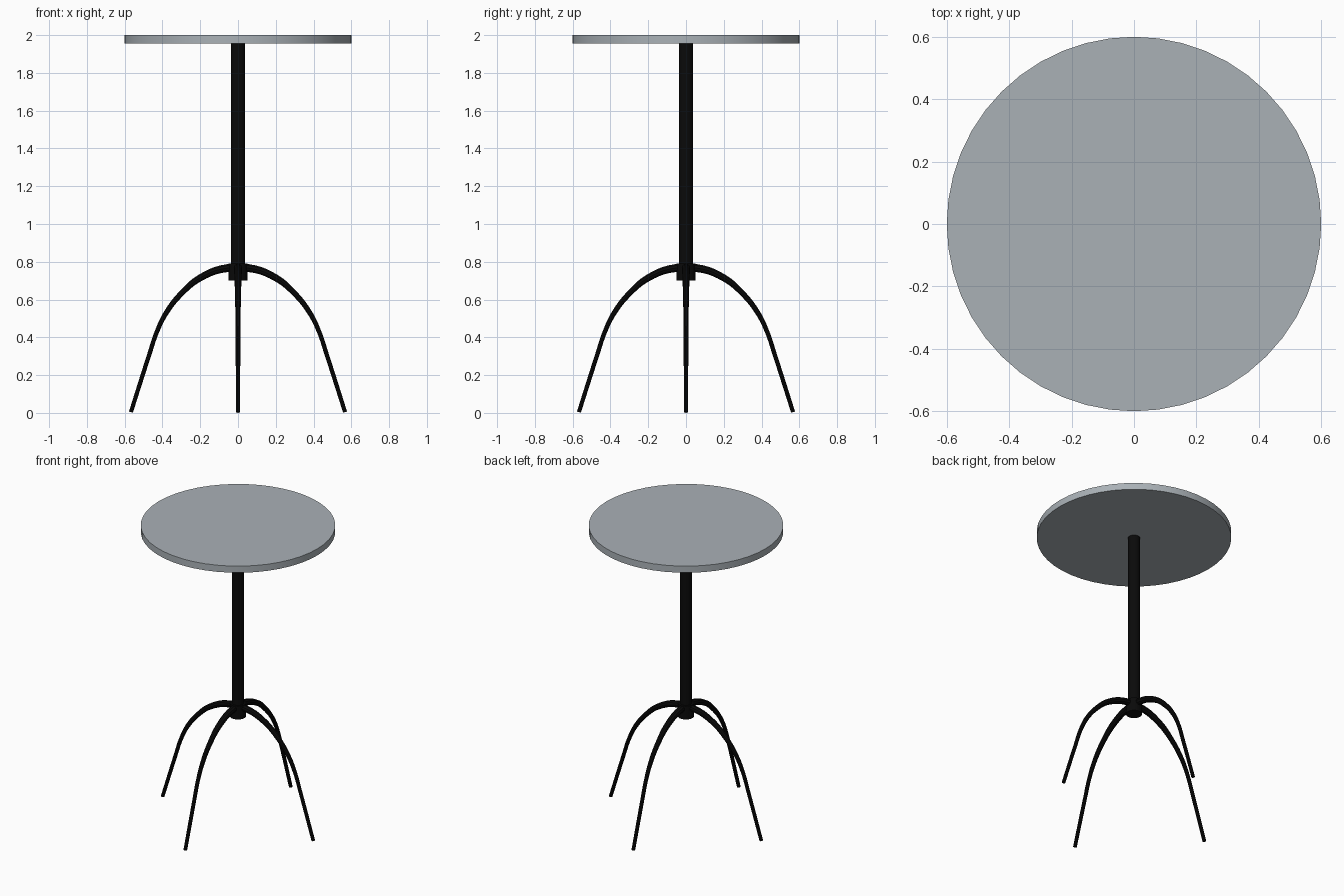
import bpy
import math

cube = bpy.data.objects.get("Cube")
if cube:
    bpy.data.objects.remove(cube, do_unlink=True)


def make_material(name, rgb):
    mat = bpy.data.materials.new(name)
    mat.use_nodes = True
    color = (*rgb, 1.0)
    mat.diffuse_color = color
    mat.node_tree.nodes["Principled BSDF"].inputs["Base Color"].default_value = color
    return mat


grey = make_material("cool_grey", (0.40, 0.44, 0.47))
black = make_material("black_metal", (0.003, 0.003, 0.003))


def finish(obj, name, mat):
    obj.name = name
    obj.data.materials.clear()
    obj.data.materials.append(mat)
    bpy.ops.object.shade_smooth_by_angle(angle=math.radians(35))


def cylinder(name, radius, bottom, top, sides, mat):
    bpy.ops.mesh.primitive_cylinder_add(
        vertices=sides, radius=radius, depth=top - bottom,
        location=(0, 0, (bottom + top) / 2))
    finish(bpy.context.object, name, mat)


# Round top, central post and the collar that holds the legs
cylinder("table_top", 0.6, 1.955, 2.0, 48, grey)
cylinder("post", 0.037, 0.72, 1.956, 24, black)
cylinder("collar", 0.05, 0.70, 0.79, 24, black)

# Leg path: distance from centre, height, tube radius
LEG = [
    (0.0, 0.762, 0.022), (0.06, 0.766, 0.022), (0.2, 0.715, 0.019),
    (0.3, 0.632, 0.016), (0.38, 0.53, 0.014), (0.43, 0.428, 0.0125),
    (0.47, 0.308, 0.012), (0.567, 0.004, 0.0115),
]


def leg(name, angle):
    curve = bpy.data.curves.new(name, "CURVE")
    curve.dimensions = "3D"
    curve.bevel_depth = 1.0
    curve.bevel_resolution = 3
    curve.resolution_u = 5
    curve.use_fill_caps = True
    spline = curve.splines.new("BEZIER")
    spline.bezier_points.add(len(LEG) - 1)
    for point, (reach, height, radius) in zip(spline.bezier_points, LEG):
        point.co = (reach, 0, height)
        point.radius = radius
        point.handle_left_type = point.handle_right_type = "AUTO"
    # Straight lower shank
    spline.bezier_points[-1].handle_left_type = "VECTOR"
    obj = bpy.data.objects.new(name, curve)
    bpy.context.collection.objects.link(obj)
    obj.rotation_euler.z = angle
    bpy.ops.object.select_all(action="DESELECT")
    obj.select_set(True)
    bpy.context.view_layer.objects.active = obj
    bpy.ops.object.convert(target="MESH")
    finish(bpy.context.object, name, black)


# Four arched legs
for i, side in enumerate(("left", "back", "right", "front")):
    leg(f"{side}_leg", i * math.pi / 2)
